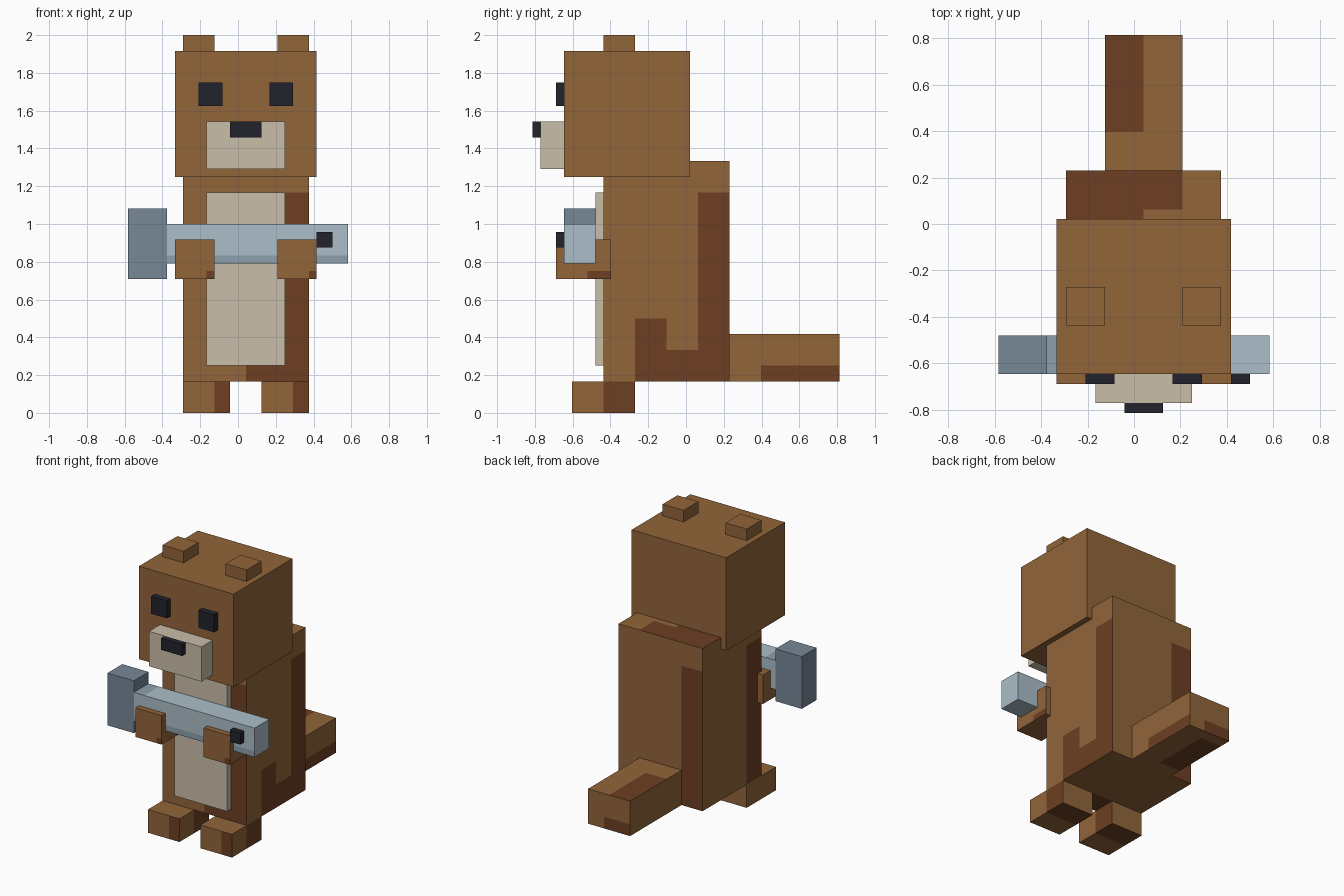
import bpy
import bmesh
from mathutils import Vector

cube = bpy.data.objects.get("Cube")
if cube:
    bpy.data.objects.remove(cube, do_unlink=True)

UNIT = 1 / 24                      # one grid cell
SHIFT = Vector((1, -0.5, 0))       # symmetry plane to scene centre


def linear(c):
    c /= 255
    return c / 12.92 if c <= 0.04045 else ((c + 0.055) / 1.055) ** 2.4


def material(name, *rgb):
    mat = bpy.data.materials.new(name)
    colour = [linear(c) for c in rgb] + [1]
    mat.use_nodes = True
    mat.diffuse_color = colour
    for node in mat.node_tree.nodes:
        if node.type == "BSDF_PRINCIPLED":
            node.inputs["Base Color"].default_value = colour
            node.inputs["Roughness"].default_value = 0.9
    return mat


FUR = material("brown fur", 146, 101, 58)
DARK = material("dark brown fur", 109, 63, 34)
CREAM = material("cream", 202, 190, 170)
BLACK = material("black", 34, 34, 45)
STEEL = material("pale steel", 171, 189, 200)
BAND = material("mid steel", 141, 160, 174)
GREY = material("grey steel", 119, 136, 151)


def box(name, x, y, z, base, patch_mat=None, patches=()):
    """Box between grid limits; each patch is (side, range, range) on one side."""
    limits = (x, y, z)
    bm = bmesh.new()
    bmesh.ops.create_cube(bm, size=1)
    for v in bm.verts:
        v.co = Vector([r[0] if c < 0 else r[1] for c, r in zip(v.co, limits)])

    # Cut along every patch border
    regions = []
    for side, first, second in patches:
        axis = "xyz".index(side[1])
        others = [a for a in range(3) if a != axis]
        spans = dict(zip(others, (first, second)))
        regions.append((axis, 1 if side[0] == "+" else -1, spans))
        for a, span in spans.items():
            normal = Vector([float(i == a) for i in range(3)])
            for value in span:
                if limits[a][0] < value < limits[a][1]:
                    bmesh.ops.bisect_plane(
                        bm, geom=bm.verts[:] + bm.edges[:] + bm.faces[:],
                        plane_co=normal * value, plane_no=normal)

    # Colour the faces that lie within a patch
    bm.normal_update()
    for f in bm.faces:
        mid = f.calc_center_median()
        f.material_index = int(any(
            f.normal[axis] * sign > 0.9
            and all(s[0] < mid[a] < s[1] for a, s in spans.items())
            for axis, sign, spans in regions))
    for v in bm.verts:
        v.co = (v.co + SHIFT) * UNIT

    mesh = bpy.data.meshes.new(name)
    bm.to_mesh(mesh)
    bm.free()
    mesh.materials.append(base)
    if patch_mat:
        mesh.materials.append(patch_mat)
    obj = bpy.data.objects.new(name, mesh)
    bpy.context.collection.objects.link(obj)


# Body with shaded fur patches
tall = (4, 28)
rear = (-10, -6)
box("body", (-8, 8), (-10, 6), (4, 32), FUR, DARK, [
    ("+x", (2, 6), tall), ("+x", (-6, 6), (4, 8)), ("+x", (-6, -2), (4, 12)),
    ("-y", (5, 8), tall), ("-y", (0, 8), (4, 6)),
    ("+y", (-8, -4), tall), ("-x", rear, tall),
    ("+z", (-8, 0), (0, 6)), ("+z", (-8, 4), (2, 6)),
    ("-z", (-8, 8), rear)])
box("belly", (-5, 5), (-11, -10), (6, 28), CREAM)

# Tail
box("tail", (-4, 4), (6, 20), (4, 10), FUR, DARK, [
    ("+x", (10, 20), (4, 6)), ("+z", (-4, 0), (10, 20)),
    ("+y", (-4, 1), (4, 6)), ("-z", (-4, 0), (8, 18))])

# Head and face
box("head", (-9, 9), (-15, 1), (30, 46), FUR)
box("muzzle", (-5, 5), (-18, -15), (31, 37), CREAM)
box("nose", (-2, 2), (-19, -18), (35, 37), BLACK)


def paired(inner, outer, sign):
    return (inner, outer) if sign > 0 else (-outer, -inner)


# Paired parts on either side
for label, sign in (("left", 1), ("right", -1)):
    box(label + "_ear", paired(4, 8, sign), rear, (46, 48), FUR)
    box(label + "_eye", paired(3, 6, sign), (-16, -15), (39, 42), BLACK)
    leg = paired(2, 8, sign)
    box(label + "_leg", leg, (-14, -6), (0, 4), FUR, DARK, [
        ("-y", (leg[1] - 2, leg[1]), (0, 4)), ("+x", rear, (0, 4)),
        ("-z", leg, rear)])
    arm = paired(4, 9, sign)
    box(label + "_arm", arm, (-16, -9), (17, 22), FUR, DARK, [
        ("-y", (arm[1] - 1, arm[1]), (17, 18)), ("+x", (-12, -9), (17, 18))])

# Torch held across the chest
depth = (-15, -11)
box("torch_handle", (-10, 13), depth, (19, 24), STEEL, BAND, [
    ("-y", (-10, 13), (19, 20)), ("+z", (-10, -8), depth)])
box("torch_head", (-15, -10), depth, (17, 26), GREY)
box("torch_button", (9, 11), (-16, -15), (21, 23), BLACK)
